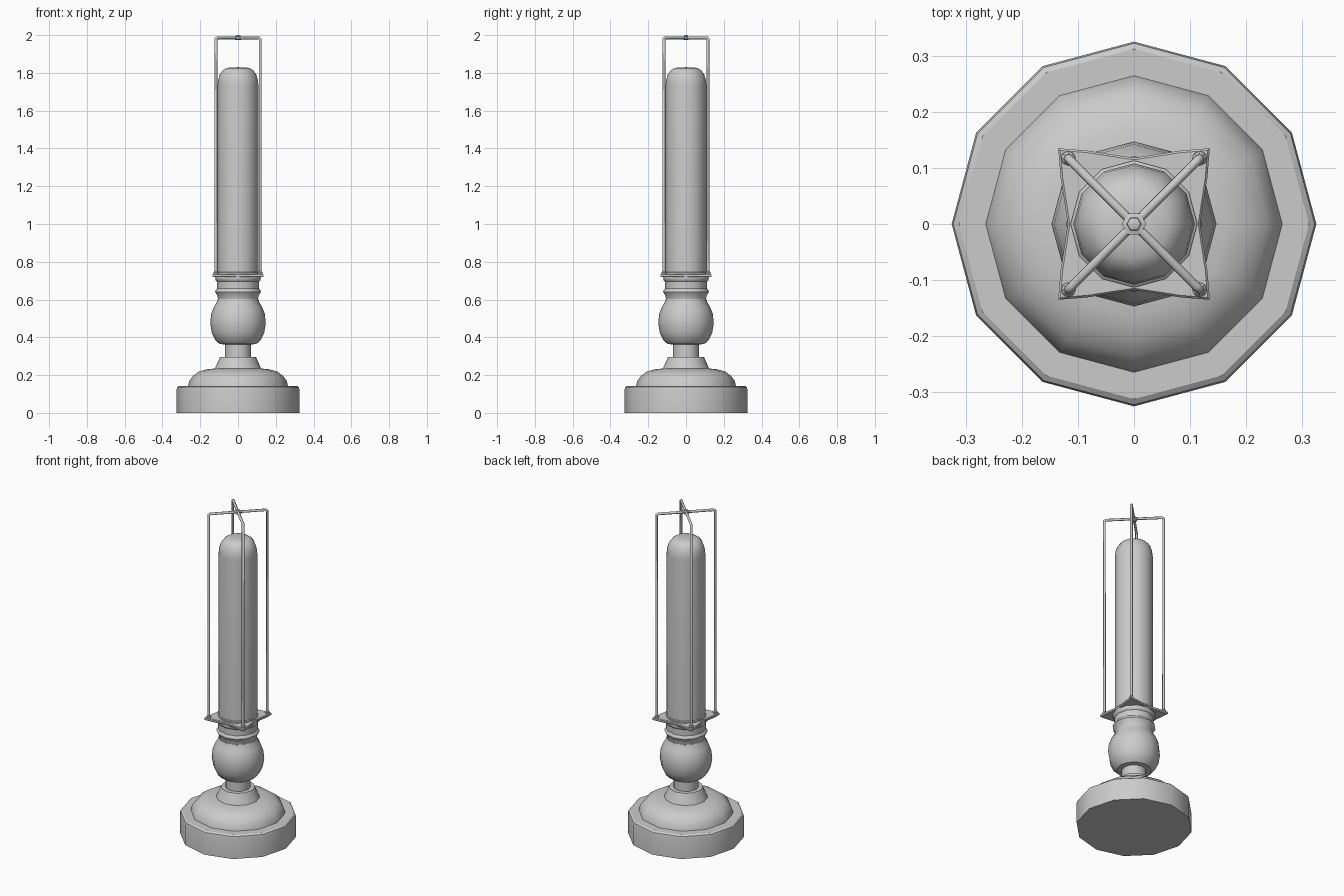
import bpy, bmesh
from math import cos, sin, pi, radians

if "Cube" in bpy.data.objects:
    bpy.data.objects.remove(bpy.data.objects["Cube"])


def finish(name, bm, angle=35):
    bmesh.ops.recalc_face_normals(bm, faces=bm.faces)
    me = bpy.data.meshes.new(name)
    bm.to_mesh(me)
    bm.free()
    ob = bpy.data.objects.new(name, me)
    bpy.context.collection.objects.link(ob)
    bpy.ops.object.select_all(action='DESELECT')
    ob.select_set(True)
    bpy.context.view_layer.objects.active = ob
    bpy.ops.object.shade_smooth_by_angle(angle=radians(angle))
    return ob


def lathe(name, profile, sides=12, center=(0, 0)):
    """Revolve (radius, z) points and cap both ends."""
    bm = bmesh.new()
    rings = [[bm.verts.new((center[0] + r * cos(2 * pi * i / sides),
                            center[1] + r * sin(2 * pi * i / sides), z))
              for i in range(sides)] for r, z in profile]
    for a, b in zip(rings, rings[1:]):
        for i in range(sides):
            j = (i + 1) % sides
            bm.faces.new((a[i], a[j], b[j], b[i]))
    bm.faces.new(rings[0])
    bm.faces.new(rings[-1])
    return finish(name, bm)


# Round foot
lathe("base", [(.325, 0), (.325, .122), (.322, .136), (.312, .143), (.2, .143)])

# Domed step and neck
lathe("base_dome", [(.265, .14), (.258, .17), (.238, .197), (.205, .22), (.165, .231),
                    (.122, .235), (.095, .297), (.07, .297), (.07, .37)])

# Turned bulb
lathe("bulb", [(.07, .362), (.098, .365), (.122, .388), (.139, .425), (.147, .475),
               (.142, .525), (.127, .562), (.112, .587), (.108, .602)])

# Ringed socket
lathe("socket", [(.106, .595), (.108, .62), (.118, .634), (.121, .641), (.118, .649),
                 (.111, .658), (.111, .695), (.119, .703), (.121, .715), (.118, .725)])

# Square plate with waisted sides
bm = bmesh.new()
side = [(.135, -.135), (.131, -.085), (.124, -.04), (.118, 0),
        (.124, .04), (.131, .085)]
outline = []
for k in range(4):
    for x, y in side:
        for _ in range(k):
            x, y = -y, x
        outline.append((x, y))
rings = [[bm.verts.new((x * s, y * s, z)) for x, y in outline]
         for s, z in [(.97, .719), (1, .723), (1, .732), (.97, .736)]]
n = len(outline)
for a, b in zip(rings, rings[1:]):
    for i in range(n):
        bm.faces.new((a[i], a[(i + 1) % n], b[(i + 1) % n], b[i]))
bm.faces.new(rings[0])
bm.faces.new(rings[-1])
finish("plate", bm, 30)

# Tall rounded chimney with its seat ring
lathe("seat_ring", [(.113, .73), (.113, .743), (.108, .747)])
lathe("chimney", [(.108, .73), (.108, 1.735), (.105, 1.765), (.096, 1.792),
                  (.082, 1.813), (.062, 1.826), (.03, 1.829), (.002, 1.83)])

# Two crossing wire arches
P, TOP = .117, 1.985
for name, s in (("wire_arch_a", 1), ("wire_arch_b", -1)):
    cu = bpy.data.curves.new(name, 'CURVE')
    cu.dimensions = '3D'
    cu.bevel_depth = .008
    cu.bevel_resolution = 1
    cu.use_fill_caps = True
    pts = [(-1, .73), (-1, TOP - .006), (-.95, TOP),
           (.95, TOP), (1, TOP - .006), (1, .73)]
    sp = cu.splines.new('POLY')
    sp.points.add(len(pts) - 1)
    for p, (t, z) in zip(sp.points, pts):
        p.co = (t * P, t * P * s, z, 1)
    ob = bpy.data.objects.new(name, cu)
    bpy.context.collection.objects.link(ob)
    bpy.ops.object.select_all(action='DESELECT')
    ob.select_set(True)
    bpy.context.view_layer.objects.active = ob
    bpy.ops.object.convert(target='MESH')
    bpy.ops.object.shade_smooth_by_angle(angle=radians(65))

# Wire feet
for sx in (-1, 1):
    for sy in (-1, 1):
        lathe("wire_foot", [(.013, .73), (.013, .744), (.008, .75)], 8,
              (sx * P, sy * P))

# Crown knob where the wires meet
lathe("crown_knob", [(.014, 1.974), (.022, 1.979), (.022, 1.991),
                     (.013, 1.994), (.012, 1.998), (.007, 2.0)], 6)
